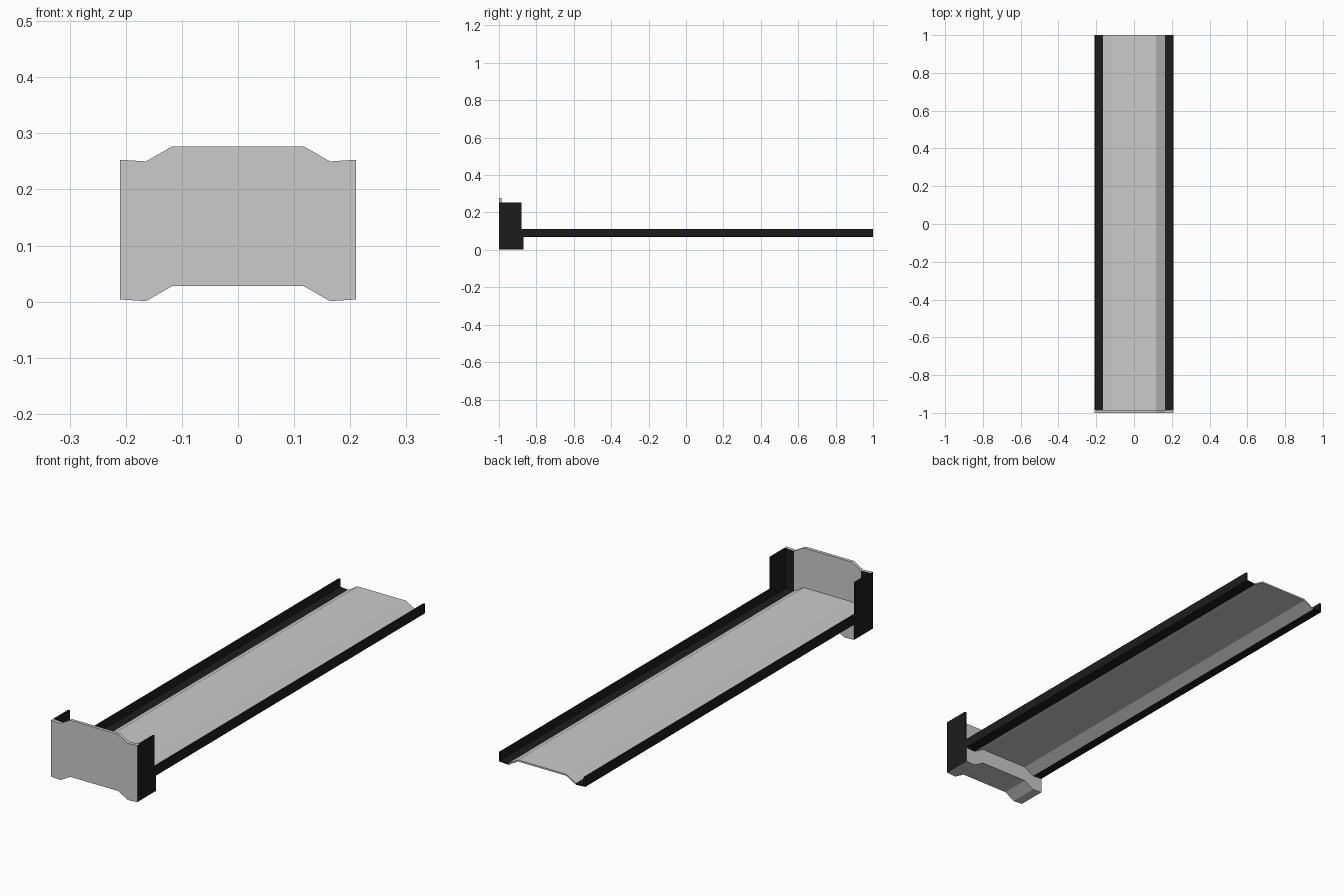
import bpy, bmesh

if "Cube" in bpy.data.objects:
    bpy.data.objects.remove(bpy.data.objects["Cube"])

black = bpy.data.materials.new("black")
black.diffuse_color = (0.012, 0.012, 0.012, 1)
black.use_nodes = True
black.node_tree.nodes["Principled BSDF"].inputs["Base Color"].default_value = black.diffuse_color
grey = bpy.data.materials.new("grey")
grey.diffuse_color = (0.8, 0.8, 0.8, 1)
grey.use_nodes = True
grey.node_tree.nodes["Principled BSDF"].inputs["Base Color"].default_value = grey.diffuse_color

FRONT, PLATE, BACK = -1.0, -0.986, 1.0
# half of the stepped cross-section: (x, height above lowest point)
STEP = [(0.117, 0.027), (0.164, 0.0), (0.21, 0.003)]


def edge(z, n=3):
    """Full stepped line, left to right, with its lowest point at z."""
    half = [(x, z + h) for x, h in STEP[:n]]
    return [(-x, h) for x, h in reversed(half)] + half


def extrude(name, outline, y0, y1, mat=None, black_sides=False):
    """Extrude an x-z outline along y."""
    bm = bmesh.new()
    face = bm.faces.new([bm.verts.new((x, y0, z)) for x, z in outline])
    ext = bmesh.ops.extrude_face_region(bm, geom=[face])
    moved = [v for v in ext["geom"] if isinstance(v, bmesh.types.BMVert)]
    bmesh.ops.translate(bm, verts=moved, vec=(0, y1 - y0, 0))
    bmesh.ops.recalc_face_normals(bm, faces=bm.faces)
    me = bpy.data.meshes.new(name)
    if black_sides:
        for f in bm.faces:
            if abs(f.normal.x) > 0.95:
                f.material_index = 1
    bm.to_mesh(me)
    bm.free()
    me.materials.append(mat or grey)
    me.materials.append(black)
    ob = bpy.data.objects.new(name, me)
    bpy.context.collection.objects.link(ob)
    return ob


def band(low, high, n=3):
    return edge(low, n) + edge(high, n)[::-1]


# end plate and the solid foot below the tray
extrude("end_plate", band(0.001, 0.25), FRONT, PLATE, black_sides=True)
extrude("foot_block", band(0.001, 0.068), PLATE, -0.87, black_sides=True)

# raised grey tray floor
extrude("tray_floor", band(0.068, 0.075, 2), PLATE, BACK)

# black edge channels, corner strips and upright cheeks on both sides
for side, s in (("left", -1), ("right", 1)):
    def mirrored(points):
        return [(s * x, z) for x, z in points]
    extrude(side + "_edge_channel", mirrored(
        [(0.164, 0.068), (0.21, 0.071), (0.21, 0.113), (0.202, 0.113),
         (0.202, 0.078), (0.164, 0.075)]), PLATE, BACK, black)
    extrude(side + "_corner_strip", mirrored(
        [(0.164, 0.075), (0.202, 0.078), (0.202, 0.2525), (0.164, 0.25)]),
        PLATE, PLATE + 0.002, black)
    extrude(side + "_cheek", mirrored(
        [(0.202, 0.071), (0.21, 0.071), (0.21, 0.253), (0.202, 0.2525)]),
        PLATE, -0.88, black)
